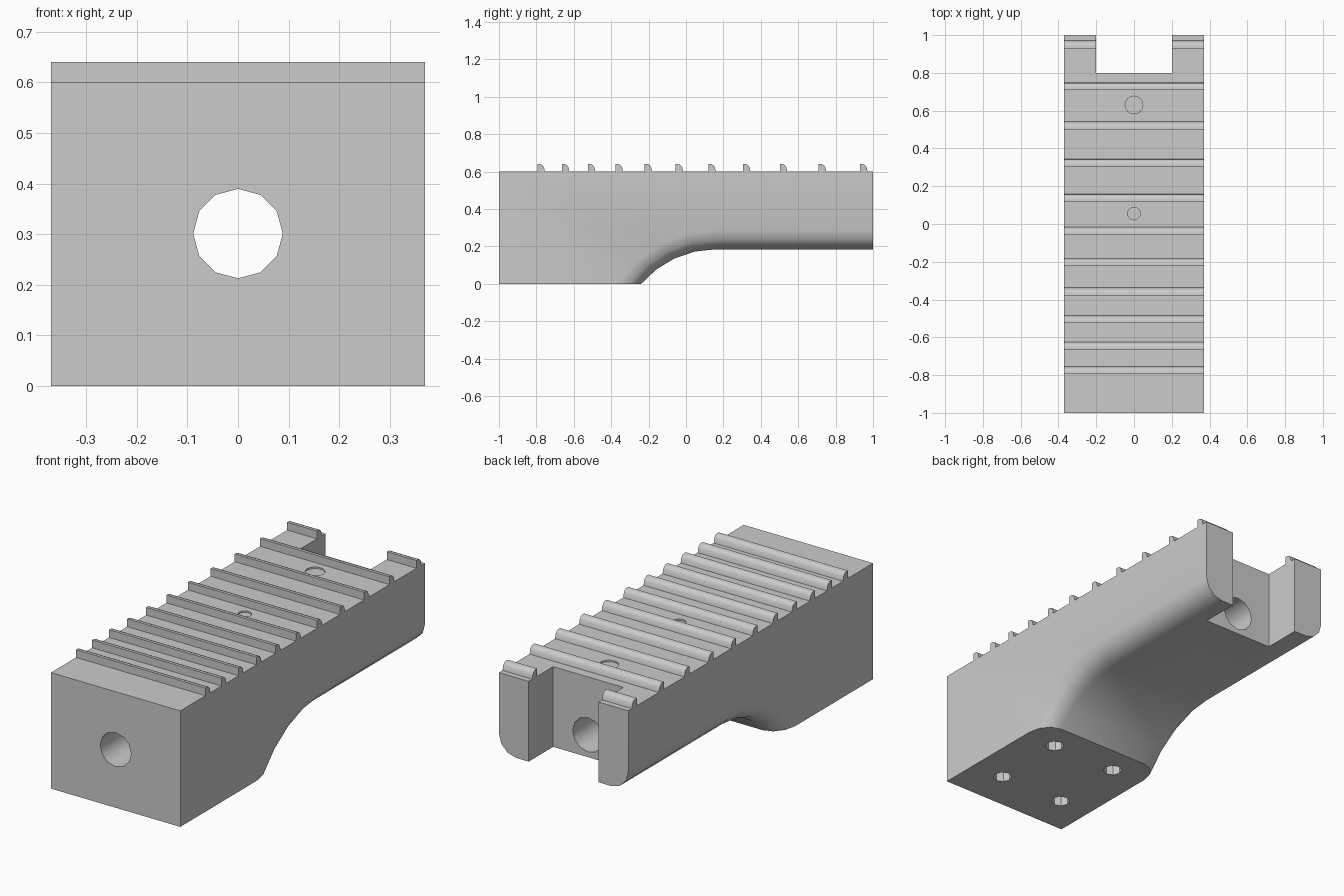
import bpy, bmesh
from math import sin, cos, pi, asin, sqrt, radians

cube = bpy.data.objects.get("Cube")
if cube:
    bpy.data.objects.remove(cube, do_unlink=True)

HALF, TOP, FILLET = 0.37, 0.60, 0.10
ARCH_Y, ARCH_Z, ARCH_R = 0.16, 0.185, 0.525     # arch springs tangentially from the flat underside

gray = bpy.data.materials.new("plain gray")
gray.use_nodes = True
gray.diffuse_color = (0.6, 0.6, 0.6, 1)
gray.node_tree.nodes["Principled BSDF"].inputs["Base Color"].default_value = gray.diffuse_color


def finish(name, bm):
    bmesh.ops.recalc_face_normals(bm, faces=bm.faces)
    mesh = bpy.data.meshes.new(name)
    bm.to_mesh(mesh)
    bm.free()
    mesh.materials.append(gray)
    obj = bpy.data.objects.new(name, mesh)
    bpy.context.collection.objects.link(obj)
    return obj


def loft(name, sections):
    """Skin a list of (x, [(y, z), ...]) sections and cap both ends."""
    bm = bmesh.new()
    rings = [[bm.verts.new((x, y, z)) for y, z in pts] for x, pts in sections]
    n = len(rings[0])
    for a, b in zip(rings, rings[1:]):
        for i in range(n):
            j = (i + 1) % n
            bm.faces.new((a[i], a[j], b[j], b[i]))
    bm.faces.new(rings[0])
    bm.faces.new(rings[-1])
    return finish(name, bm)


def prism(name, profile, x0, x1):
    return loft(name, [(x0, profile), (x1, profile)])


def cylinder(name, loc, radius, depth, sides, along_y=False):
    bm = bmesh.new()
    bmesh.ops.create_cone(bm, cap_ends=True, segments=sides,
                          radius1=radius, radius2=radius, depth=depth)
    obj = finish(name, bm)
    obj.location = loc
    if along_y:
        obj.rotation_euler.x = pi / 2
    return obj


def cut(target, cutter):
    cutter.hide_render = True
    bpy.context.view_layer.update()
    mod = target.modifiers.new("cut", 'BOOLEAN')
    mod.operation, mod.solver, mod.object = 'DIFFERENCE', 'EXACT', cutter
    bpy.context.view_layer.objects.active = target
    bpy.ops.object.modifier_apply(modifier=mod.name)
    bpy.data.objects.remove(cutter, do_unlink=True)


def side_profile(raise_by):
    """Side outline with the arch pushed up into the body by raise_by."""
    r = ARCH_R + raise_by
    cz = ARCH_Z - ARCH_R
    start = asin(sqrt(r * r - cz * cz) / r)
    arc = [(ARCH_Y - r * sin(start * k / 4), cz + r * cos(start * k / 4))
           for k in range(4, -1, -1)]
    return [(-1, 0)] + arc + [(1, ARCH_Z + raise_by), (1, TOP), (-1, TOP)]


# Body: side outlines lofted across x, rounding the lower edges
right = []
for k in range(3, -1, -1):
    a = radians(30 * k)
    right.append((-(HALF - FILLET + FILLET * sin(a)), side_profile(FILLET * (1 - cos(a)))))
left = [(-x, p) for x, p in reversed(right)]
body = loft("body", right + left)

# Rear slot
cut(body, prism("slot_cutter", [(0.8, -0.1), (1.1, -0.1), (1.1, 0.8), (0.8, 0.8)], -0.2, 0.2))
# Lengthwise bore
cut(body, cylinder("bore_cutter", (0, 0, 0.301), 0.0885, 2.4, 12, True))
# Four mounting holes under the foot
for x in (-0.187, 0.187):
    for y in (-0.79, -0.39):
        cut(body, cylinder("mount_cutter", (x, y, 0), 0.046, 0.4, 8))
# Shallow round recesses on the top
for y, r in ((0.63, 0.047), (0.055, 0.033)):
    cut(body, cylinder("recess_cutter", (0, y, TOP), r, 0.016, 16))

# Cross ridges: upright front, rounded rear, spacing grows by a constant ratio
shape = [(0, 0), (0, 0.04), (0.015, 0.04), (0.027, 0.035), (0.036, 0.022), (0.04, 0)]
ridges = []
for n in range(11):
    y0 = -0.795 + 2.207 * (2 ** (n / 12) - 1)
    profile = [(y0 + y, TOP + z) for y, z in shape]
    spans = [(-HALF, HALF)] if n < 10 else [(-HALF, -0.2), (0.2, HALF)]
    for x0, x1 in spans:
        ridges.append(prism("ridge", profile, x0, x1))

# Smooth shading with crisp corners
bpy.ops.object.select_all(action='DESELECT')
for obj in [body] + ridges:
    obj.select_set(True)
bpy.context.view_layer.objects.active = body
bpy.ops.object.shade_smooth_by_angle(angle=radians(35))
